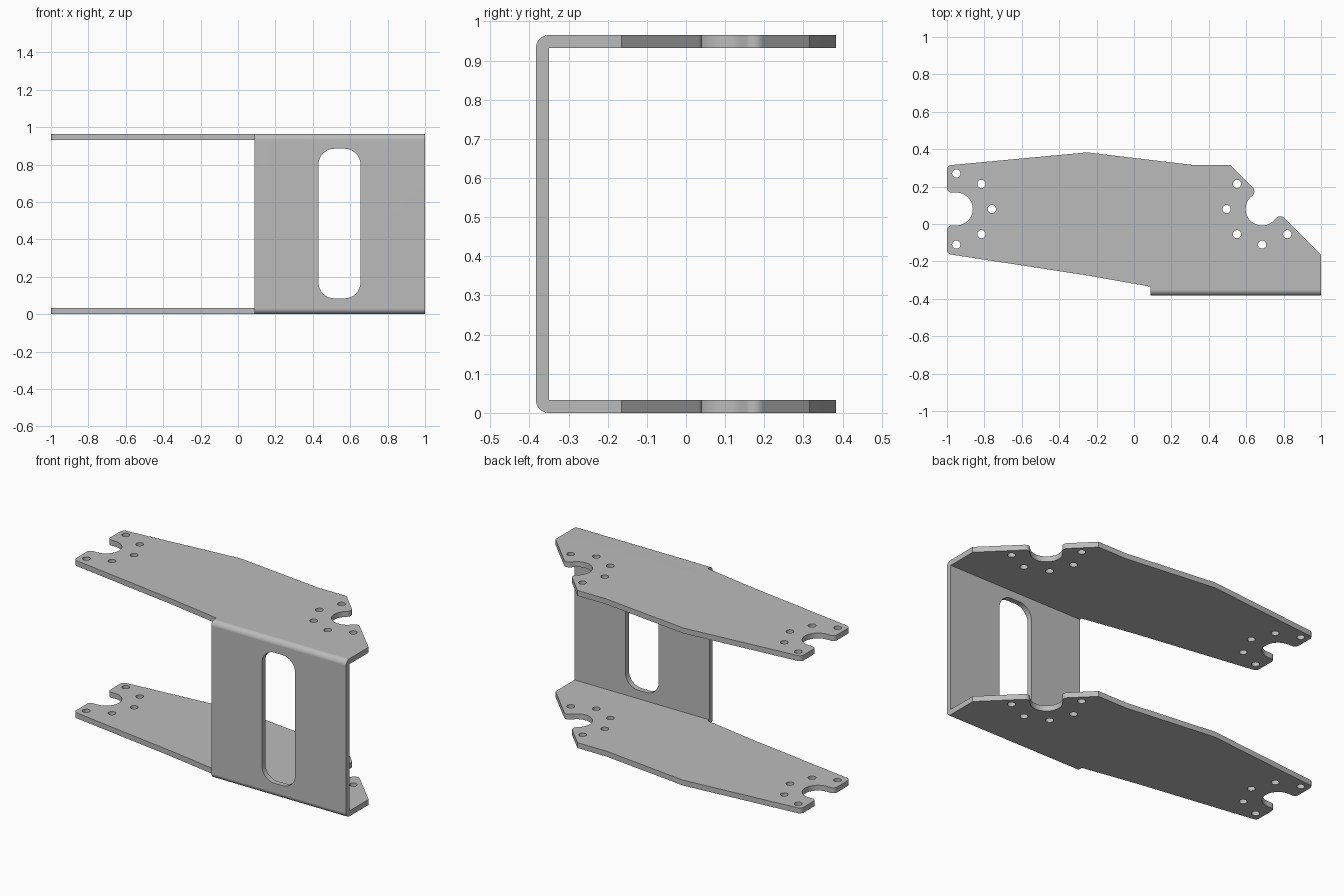
import bpy, bmesh
from math import sin, cos, tan, pi, radians
from mathutils import Vector, Matrix

cube = bpy.data.objects.get("Cube")
if cube:
    bpy.data.objects.remove(cube)

HEIGHT, SHEET, FRONT = 0.965, 0.033, -0.383
NOTCH, BOLT_RING, BOLT = 0.088, 0.19, 0.022
HUBS = [(-0.95, 0.08, 0), (0.685, 0.08, -135)]   # x, y, direction of notch floor


def arc(cx, cy, r, start, end, n=24):
    angles = [radians(start + (end - start) * i / n) for i in range(n + 1)]
    return [(cx + r * cos(a), cy + r * sin(a)) for a in angles]


def fillet(points, n=8):
    """Round each corner that carries a radius as its third value."""
    out = []
    for i, p in enumerate(points):
        here = Vector(p[:2])
        if len(p) < 3:
            out.append(here)
            continue
        a = (Vector(points[i - 1][:2]) - here).normalized()
        b = (Vector(points[(i + 1) % len(points)][:2]) - here).normalized()
        half = a.angle(b) / 2
        centre = here + (a + b).normalized() * p[2] / sin(half)
        start = here + a * p[2] / tan(half) - centre
        sweep = (pi - 2 * half) * (1 if a.cross(b) < 0 else -1)
        for k in range(n + 1):
            out.append(centre + Matrix.Rotation(sweep * k / n, 2) @ start)
    return out


def prism(bm, outline, low, high, place=lambda x, y, z: (x, y, z)):
    bottom = [bm.verts.new(place(x, y, low)) for x, y in outline]
    top = [bm.verts.new(place(x, y, high)) for x, y in outline]
    bm.faces.new(bottom[::-1])
    bm.faces.new(top)
    for i in range(len(bottom)):
        bm.faces.new((bottom[i - 1], bottom[i], top[i], top[i - 1]))
    bmesh.ops.recalc_face_normals(bm, faces=bm.faces)


def finish(name, bm):
    mesh = bpy.data.meshes.new(name)
    bm.to_mesh(mesh)
    bm.free()
    obj = bpy.data.objects.new(name, mesh)
    bpy.context.collection.objects.link(obj)
    return obj


# Solid block with the plan outline of the bracket
left, right = HUBS
outline = fillet([
    (-1, -0.16, 0.025), (-0.25, -0.275), (0.087, -0.335), (0.087, FRONT),
    (1, FRONT), (1, -0.165), (0.78, 0.055, 0.03),
    *arc(right[0], right[1], NOTCH, -45, -225),
    (0.657, 0.173, 0.03), (0.515, 0.315), (0.32, 0.315), (-0.25, 0.383),
    (-1, 0.313, 0.025), (-1, left[1] + NOTCH, 0.025),
    *arc(left[0], left[1], NOTCH, 90, -90), (-1, left[1] - NOTCH, 0.025)])
bm = bmesh.new()
prism(bm, outline, 0, HEIGHT)

# Rounded bends along the front
bends = [e for e in bm.edges if all(abs(v.co.y - FRONT) < 1e-4 for v in e.verts)
         and abs(e.verts[0].co.z - e.verts[1].co.z) < 1e-4]
bmesh.ops.bevel(bm, geom=bends, offset=0.032, segments=8, profile=0.5, affect='EDGES')
bracket = finish("folded_bracket", bm)

# Hollow between the two plates
bm = bmesh.new()
back = FRONT + SHEET
prism(bm, [(-2, back), (2, back), (2, 1), (-2, 1)], SHEET, HEIGHT - SHEET)
cutters = [finish("hollow_cutter", bm)]

# Rounded slot in the front panel
bm = bmesh.new()
prism(bm, fillet([(0.43, 0.085, 0.085), (0.655, 0.085, 0.085),
                  (0.655, 0.885, 0.085), (0.43, 0.885, 0.085)]),
      -0.5, -0.3, lambda x, y, z: (x, z, y))
cutters.append(finish("slot_cutter", bm))

# Bolt holes ringed around each notch
bm = bmesh.new()
for x, y, facing in HUBS:
    for step in range(-2, 3):
        a = radians(facing + (45 if x > 0 else 0) + step * 45 + (0 if x < 0 else -45))
        if x > 0:
            a = radians(225 + step * 45)
        prism(bm, arc(x + BOLT_RING * cos(a), y + BOLT_RING * sin(a), BOLT, 0, 345, 23),
              -0.1, HEIGHT + 0.1)
cutters.append(finish("bolt_hole_cutter", bm))

# Cut the block, keep the result and drop the cutters
for cutter in cutters:
    cutter.hide_render = True
    mod = bracket.modifiers.new(cutter.name, 'BOOLEAN')
    mod.object, mod.operation, mod.solver = cutter, 'DIFFERENCE', 'EXACT'
graph = bpy.context.evaluated_depsgraph_get()
result = bpy.data.meshes.new_from_object(bracket.evaluated_get(graph))
bracket.modifiers.clear()
bracket.data = result
for cutter in cutters:
    bpy.data.objects.remove(cutter)

# Bare metal
metal = bpy.data.materials.new("grey_metal")
metal.use_nodes = True
colour = (0.5, 0.5, 0.5, 1)
metal.diffuse_color = colour
metal.node_tree.nodes["Principled BSDF"].inputs["Base Color"].default_value = colour
result.materials.clear()
result.materials.append(metal)

bpy.ops.object.select_all(action='DESELECT')
bracket.select_set(True)
bpy.context.view_layer.objects.active = bracket
bpy.ops.object.shade_smooth_by_angle(angle=radians(25))
weighted = bracket.modifiers.new("flat_panels", 'WEIGHTED_NORMAL')
weighted.keep_sharp = True
